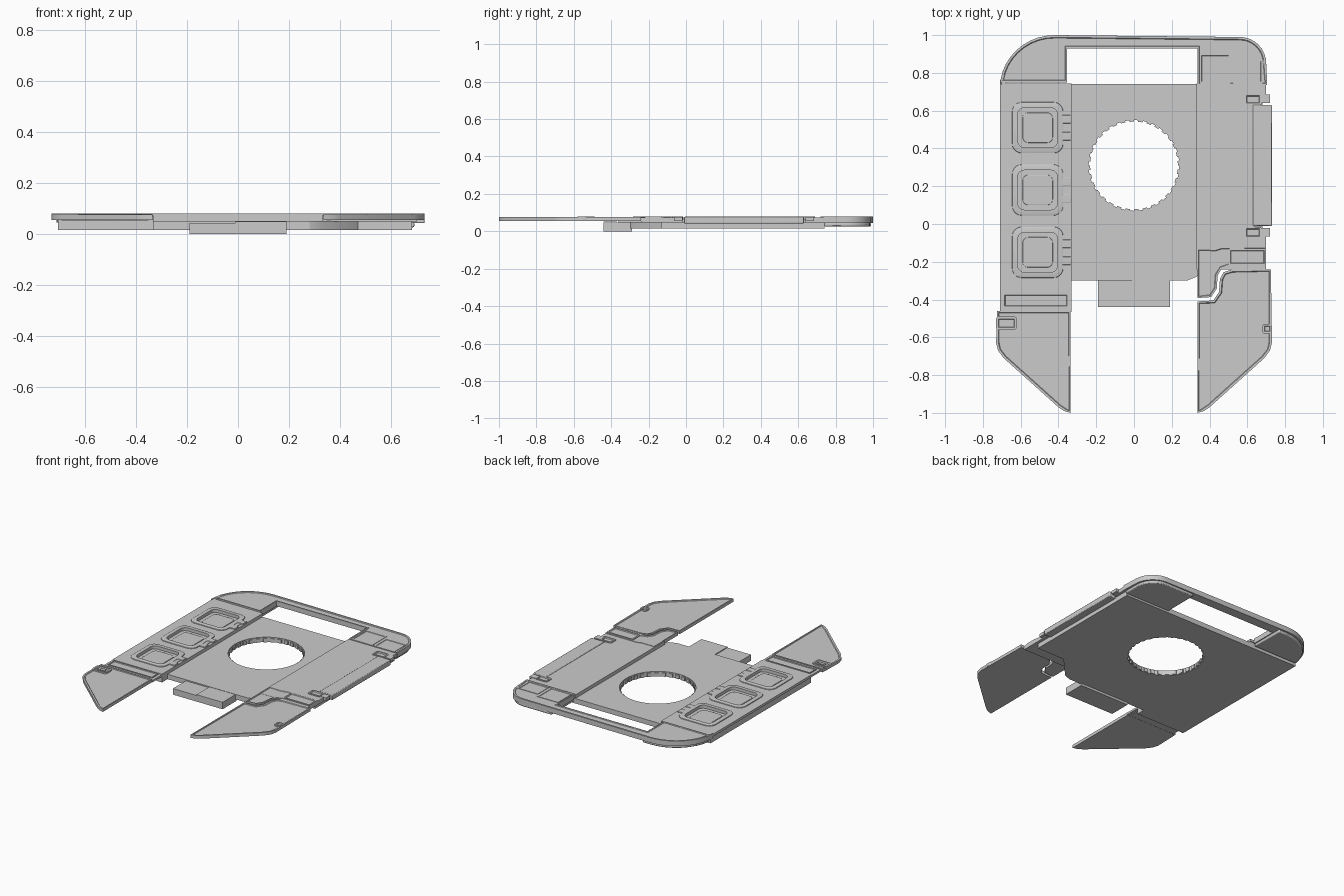
import bpy, bmesh, math

if "Cube" in bpy.data.objects:
    bpy.data.objects.remove(bpy.data.objects["Cube"])

def prism(name, pts, z0, z1, inset=0, depth=0, bevel=0):
    """Extruded outline; optional recessed tray in the top; optional bevel."""
    bm = bmesh.new()
    f = bm.faces.new([bm.verts.new((x, y, z0)) for x, y in pts])
    f.normal_update()
    if f.normal.z > 0:
        f.normal_flip()
    ext = bmesh.ops.extrude_face_region(bm, geom=[f], use_keep_orig=True)
    bmesh.ops.translate(bm, vec=(0, 0, z1 - z0),
                        verts=[v for v in ext['geom'] if isinstance(v, bmesh.types.BMVert)])
    bmesh.ops.recalc_face_normals(bm, faces=bm.faces)
    if inset:
        top = max(bm.faces, key=lambda q: q.normal.z)
        bmesh.ops.inset_region(bm, faces=[top], thickness=inset)
        bmesh.ops.inset_region(bm, faces=[top], thickness=0.004, depth=-depth)
    me = bpy.data.meshes.new(name)
    bm.to_mesh(me)
    bm.free()
    ob = bpy.data.objects.new(name, me)
    bpy.context.collection.objects.link(ob)
    if bevel:
        m = ob.modifiers.new("bevel", 'BEVEL')
        m.width, m.segments, m.limit_method = bevel, 2, 'ANGLE'
        m.angle_limit = math.radians(50)
    return ob

def rect(x0, x1, y0, y1):
    return [(x0, y0), (x1, y0), (x1, y1), (x0, y1)]

def arc(cx, cy, rx, ry, a0, a1, n=8):
    return [(cx + rx * math.cos(math.radians(a0 + (a1 - a0) * i / n)),
             cy + ry * math.sin(math.radians(a0 + (a1 - a0) * i / n))) for i in range(n + 1)]

def rounded(x0, x1, y0, y1, r):
    return (arc(x1 - r, y1 - r, r, r, 0, 90, 5) + arc(x0 + r, y1 - r, r, r, 90, 180, 5) +
            arc(x0 + r, y0 + r, r, r, 180, 270, 5) + arc(x1 - r, y0 + r, r, r, 270, 360, 5))

def cut(ob, cutters):
    for c in cutters:
        m = ob.modifiers.new("cut", 'BOOLEAN')
        m.operation, m.solver, m.object = 'DIFFERENCE', 'EXACT', c
    dg = bpy.context.evaluated_depsgraph_get()
    me = bpy.data.meshes.new_from_object(ob.evaluated_get(dg))
    ob.modifiers.clear()
    ob.data = me
    for c in cutters:
        bpy.data.objects.remove(c)

# Centre plate with round opening
plate = prism("centre_plate", [(-.33, -.30), (.28, -.30), (.33, -.27), (.33, .74), (-.33, .74)], .016, .05)
cut(plate, [prism("hole_cutter", arc(0, .31, .24, .24, 0, 360 - 360 / 64, 63), -.1, .2)])

# Teeth round the opening
for i in range(32):
    a = i * 360 / 32
    p = arc(0, .31, .243, .243, a, a + 6, 2) + arc(0, .31, .232, .232, a + 6, a, 2)
    prism("opening_tooth", p, .018, .044)

# Front tab, in two steps
prism("front_tab_left", rect(-.19, -.01, -.44, -.29), 0, .042)
prism("front_tab_right", rect(-.01, .19, -.44, -.29), 0, .048)

# Left side: lower box and top plate with three pockets
prism("left_lower_box", rect(-.705, -.33, -.36, .74), .016, .056)
left = prism("left_top_plate", rect(-.71, -.33, -.36, .745), .056, .073)
pockets = [.51, .18, -.15]
cut(left, [prism("pocket_cutter", rounded(-.625, -.395, y - .115, y + .115, .04), .058, .1) for y in pockets])
for y in pockets:
    frame = prism("pocket_frame", rounded(-.645, -.375, y - .135, y + .135, .05), .058, .079, bevel=.004)
    cut(frame, [prism("frame_cutter", rounded(-.615, -.405, y - .105, y + .105, .035), .0, .1)])
    prism("pocket_floor", rounded(-.59, -.43, y - .08, y + .08, .03), .056, .062, bevel=.002)
    # Latch beside each pocket
    for s in (-1, 1):
        prism("latch_lug", rect(-.40, -.335, y + s * .045 - .022, y + s * .045 + .022), .06, .079, bevel=.003)
    prism("latch_pin", rect(-.385, -.35, y - .065, y + .065), .06, .076)

# Left fin, hinge bar and clip
prism("left_hinge_bar", rect(-.69, -.35, -.44, -.37), .052, .076, .008, .004)
prism("left_bridge", rect(-.71, -.33, -.465, -.355), .056, .070)
fin = [(-.335, -1), (-.37, -.99), (-.40, -.97), (-.69, -.71), (-.72, -.67), (-.73, -.63), (-.725, -.46), (-.335, -.46)]
prism("left_fin", fin, .055, .076, .012, .005)
prism("left_fin_clip", rounded(-.73, -.62, -.56, -.49, .015), .06, .08, .012, .006)
prism("left_fin_clip_pin", rect(-.70, -.645, -.535, -.515), .06, .079)

# Right side: lower box with chamfered corner, top plate
prism("right_lower_box", [(.28, -.30), (.33, -.28), (.47, -.13), (.68, -.13), (.68, .74), (.28, .74)], .016, .05)
prism("right_top_plate", [(.33, -.24), (.70, -.24), (.70, -.02), (.64, -.02), (.64, .64),
                          (.70, .64), (.70, .745), (.33, .745)], .048, .074)
prism("right_side_flap", rect(.63, .73, -.01, .63), .042, .078, bevel=.004)
prism("right_side_skirt", rect(.64, .68, -.01, .63), .016, .045)
for y in (.66, -.045):
    prism("flap_hinge", rounded(.585, .675, y - .03, y + .03, .01), .06, .08, .01, .006)
    prism("flap_hinge_pin", rect(.66, .72, y - .02, y + .025), .055, .077)

# Right fin with stepped upper edge, and its shoulder
step = [(.70, -.24), (.52, -.24), (.475, -.255), (.455, -.29), (.45, -.36), (.42, -.405), (.335, -.41)]
mirror = [(-x, y) for x, y in fin[:6]]
prism("right_fin", mirror[:5] + [(.73, -.63), (.725, -.24)] + step[1:], .055, .076, .012, .005)
prism("right_shoulder", [(.335, -.13), (.43, -.13), (.46, -.12), (.70, -.12), (.70, -.22)] +
      [(x - .012, y + .018) for x, y in step[1:-1]] + [(.335, -.392)], .054, .077, .01, .004)
prism("right_shoulder_bar", rounded(.50, .70, -.22, -.13, .01), .06, .08, .01, .004)
prism("right_fin_clip", rounded(.68, .73, -.58, -.53, .012), .06, .08, .01, .006)

# Back frame: rounded corners joined by a rail round a rectangular opening
outer = arc(-.42, .72, .29, .28, 180, 90, 10) + arc(.56, .85, .14, .14, 90, 0, 8)
inner = [(.705, .735), (.335, .735), (.335, .93), (-.355, .93), (-.355, .75), (-.71, .75)]
prism("back_frame", outer + inner[:-1] + [(-.70, .75)], .045, .08, .012, .004, bevel=.005)
prism("back_left_skirt", arc(-.42, .72, .28, .27, 174, 90, 8) + [(-.36, .99), (-.36, .75)], .026, .047, bevel=.006)
prism("back_right_skirt", [(.34, .74), (.34, .985)] + arc(.56, .85, .13, .135, 90, 0, 6) + [(.69, .74)], .026, .047, bevel=.006)

# Raised panels on the back right corner
prism("corner_panel_inner", rect(.35, .51, .745, .90), .07, .079, .012, .005)
prism("corner_panel_outer", rect(.525, .68, .745, .87), .07, .079, .012, .005)

for ob in list(bpy.context.scene.objects):
    bpy.ops.object.select_all(action='DESELECT')
    ob.select_set(True)
    bpy.context.view_layer.objects.active = ob
    bpy.ops.object.shade_smooth_by_angle(angle=math.radians(30))
